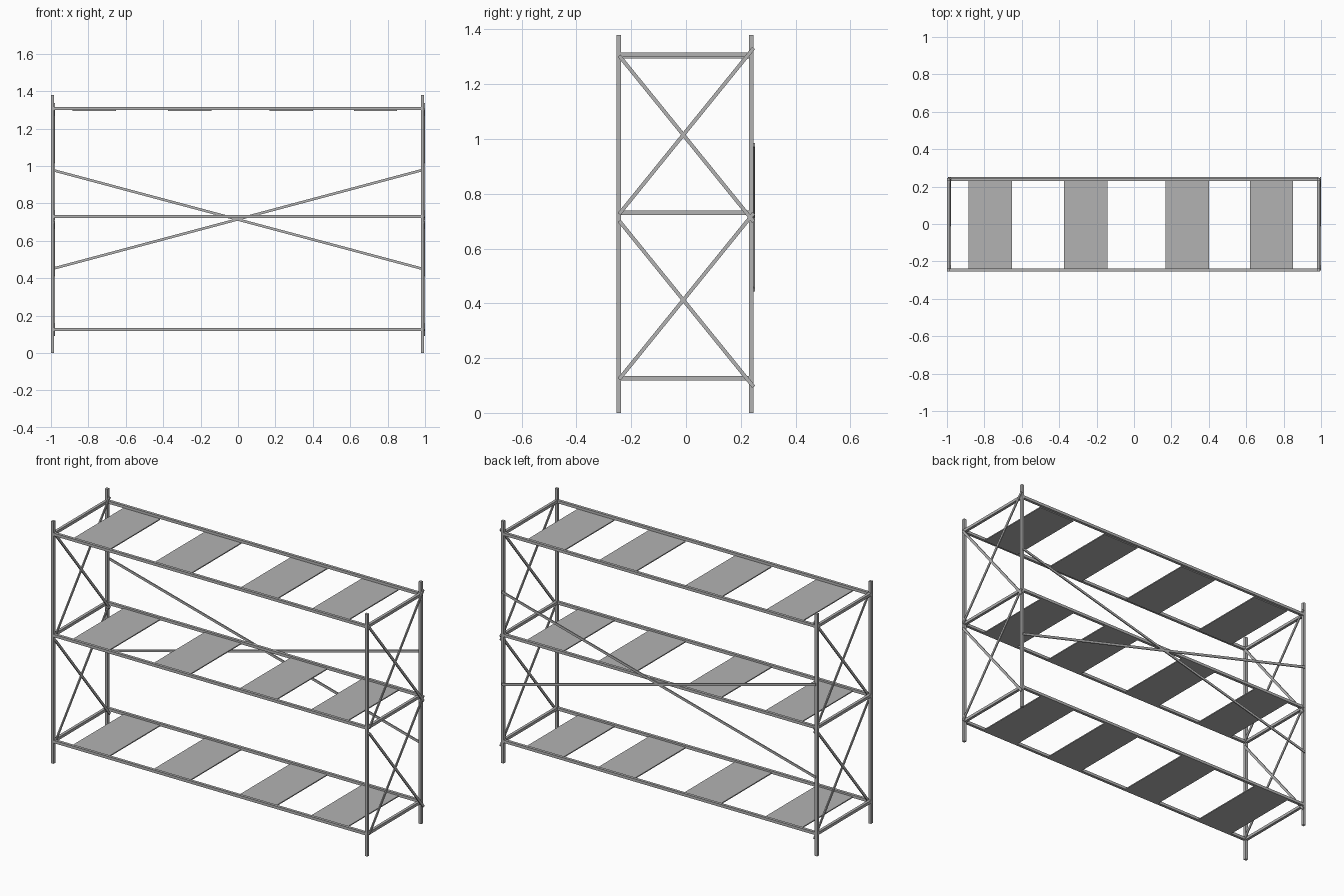
import bpy
from math import atan2, hypot
from mathutils import Matrix, Vector

if "Cube" in bpy.data.objects:
    bpy.data.objects.remove(bpy.data.objects["Cube"])

steel = bpy.data.materials.new("grey steel")
steel.use_nodes = True
GREY = (0.45, 0.45, 0.45, 1)
steel.diffuse_color = GREY
steel.node_tree.nodes["Principled BSDF"].inputs["Base Color"].default_value = GREY

T = 0.016                          # side of the square tubes
THIN = 0.006                       # thickness of plates and flat braces
LEFT_X, RIGHT_X = -0.992, 0.986    # post centres
FRONT_Y, BACK_Y = -0.246, 0.238
LEVELS = (0.126, 0.73, 1.307)      # tube centre heights


def box(name, centre, size, turn=Matrix()):
    bpy.ops.mesh.primitive_cube_add(size=1)
    ob = bpy.context.object
    ob.name = name
    scale = Matrix.Diagonal((*size, 1))
    ob.data.transform(Matrix.Translation(centre) @ turn @ scale)
    ob.data.materials.append(steel)
    return ob


def brace(name, start, end):
    """Flat bar lying in the upright plane that holds both points."""
    a, b = Vector(start), Vector(end)
    d = b - a
    if abs(d.x) > abs(d.y):
        turn = Matrix.Rotation(-atan2(d.z, d.x), 4, "Y")
        size = (d.length, THIN, T * 0.85)
    else:
        turn = Matrix.Rotation(atan2(d.z, d.y), 4, "X")
        size = (THIN, d.length, T * 0.85)
    box(name, (a + b) / 2, size, turn)


# Corner posts
for side, x in (("left_end", LEFT_X), ("right_end", RIGHT_X)):
    for face, y in (("front", FRONT_Y), ("back", BACK_Y)):
        box(f"post_{side}_{face}", (x, y, 0.69), (T, T, 1.38))

mid_x, mid_y = (LEFT_X + RIGHT_X) / 2, (FRONT_Y + BACK_Y) / 2
span_x, span_y = RIGHT_X - LEFT_X - T, BACK_Y - FRONT_Y - T

for n, z in enumerate(LEVELS, 1):
    # Long rails and end rails
    for face, y in (("front", FRONT_Y), ("back", BACK_Y)):
        box(f"long_rail_{face}_{n}", (mid_x, y, z), (span_x, T, T))
    for side, x in (("left_end", LEFT_X), ("right_end", RIGHT_X)):
        box(f"end_rail_{side}_{n}", (x, mid_y, z), (T, span_y, T))
    # Shelf plates, the top ones hanging slightly below the rails
    drop = 0.010 if n == 3 else 0.005
    for x in (-0.768, -0.257, 0.285, 0.735):
        box(f"shelf_plate_{n}", (x, mid_y, z - drop), (0.232, span_y + 0.002, THIN))

# Crossed end braces, on the same side of each pair of posts
for side, x in (("left_end", LEFT_X), ("right_end", RIGHT_X)):
    bx = x + (T + THIN) / 2
    for z in (0.412, 1.015):
        for s in (-1, 1):
            brace(f"end_brace_{side}", (bx, -0.244, z - s * 0.289), (bx, 0.247, z + s * 0.317))

# Crossed back braces
for s in (-1, 1):
    by = BACK_Y + (T + THIN) / 2
    brace("back_brace", (LEFT_X, by, 0.714 - s * 0.264), (RIGHT_X, by, 0.714 + s * 0.264))
